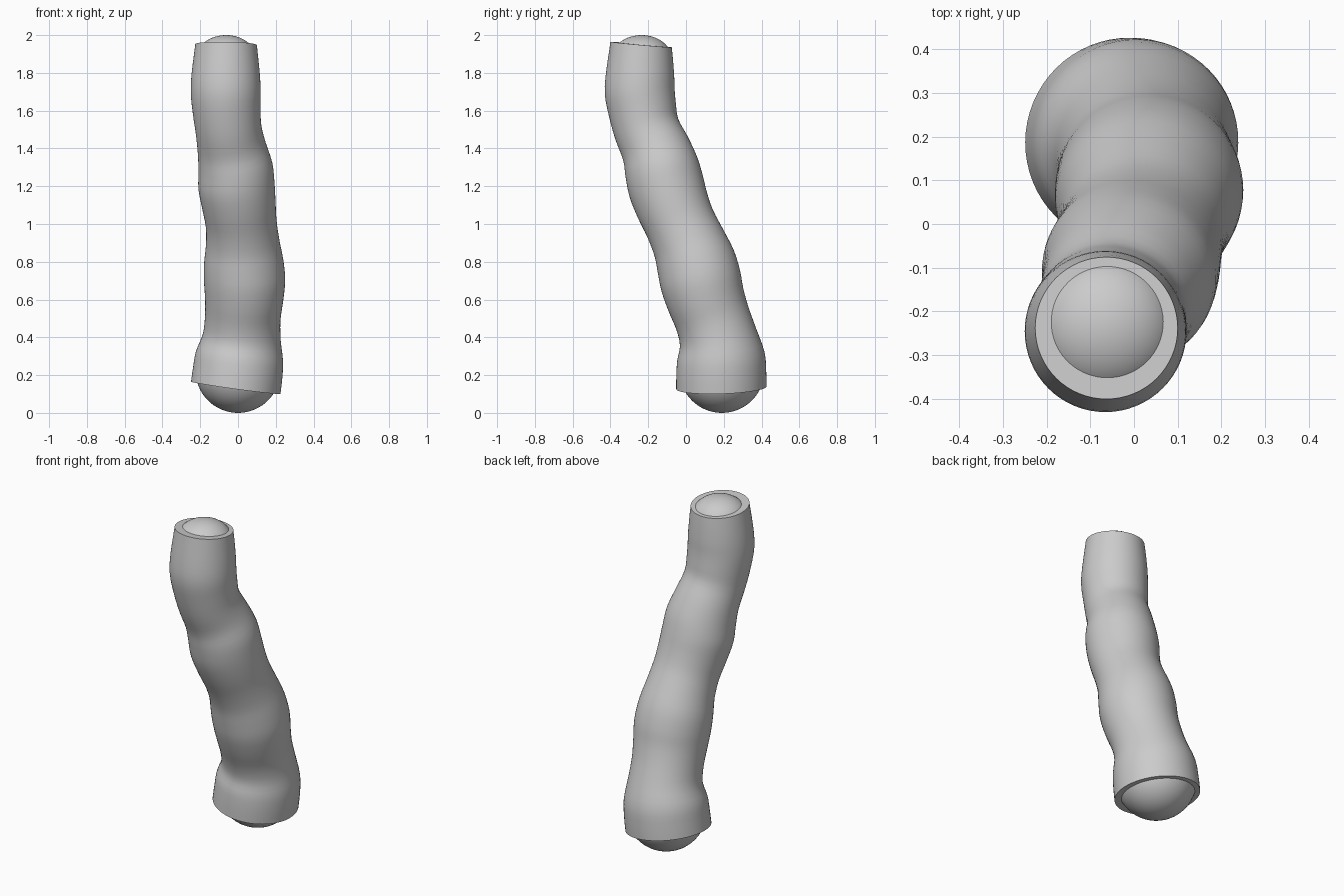
import bpy, bmesh, math
from mathutils import Vector

if "Cube" in bpy.data.objects:
    bpy.data.objects.remove(bpy.data.objects["Cube"], do_unlink=True)

SIDES = 64
STEPS = 3

# Axis stations from bottom to top: x, y, z, radius
STATIONS = [
    (-.012, .187, .133, .239), (-.002, .187, .21, .238), (.008, .185, .3, .232),
    (.02, .17, .4, .207), (.025, .14, .5, .2), (.032, .105, .6, .207),
    (.035, .078, .7, .215), (.03, .052, .8, .21), (.025, .015, .9, .195),
    (.017, -.03, 1, .188), (.005, -.072, 1.1, .195), (-.008, -.105, 1.2, .202),
    (-.014, -.13, 1.3, .197), (-.033, -.162, 1.4, .182), (-.05, -.207, 1.5, .175),
    (-.06, -.23, 1.6, .18), (-.065, -.245, 1.7, .185), (-.065, -.243, 1.8, .18),
    (-.063, -.238, 1.95, .163),
]
BOTTOM_NORMAL = Vector((.137, -.03, 1)).normalized()
TOP_NORMAL = Vector((.015, .09, 1)).normalized()


def make_material(name, value):
    mat = bpy.data.materials.new(name)
    mat.use_nodes = True
    colour = (value, value, value, 1)
    mat.diffuse_color = colour
    mat.node_tree.nodes["Principled BSDF"].inputs["Base Color"].default_value = colour
    return mat


grey = make_material("plain grey", .6)


def smooth(obj, angle):
    bpy.ops.object.select_all(action='DESELECT')
    obj.select_set(True)
    bpy.context.view_layer.objects.active = obj
    bpy.ops.object.shade_smooth_by_angle(angle=math.radians(angle))


def catmull(a, b, c, d, t):
    return (b * 2 + (c - a) * t + (a * 2 - b * 5 + c * 4 - d) * t**2
            + (b * 3 - a - c * 3 + d) * t**3) / 2


def refine(stations):
    """Pass a smooth curve through the stations."""
    pts = [Vector(s) for s in stations]
    pts = [pts[0] * 2 - pts[1]] + pts + [pts[-1] * 2 - pts[-2]]
    out = []
    for i in range(1, len(pts) - 2):
        out += [catmull(*pts[i - 1:i + 3], k / STEPS) for k in range(STEPS)]
    return out + [pts[-2]]


def build_trunk():
    """Skin rings set square to the axis, and close both ends flat."""
    path = refine(STATIONS)
    last = len(path) - 1
    bm = bmesh.new()
    rings = []
    for i, p in enumerate(path):
        if i == 0:
            normal = BOTTOM_NORMAL
        elif i == last:
            normal = TOP_NORMAL
        else:
            ahead, behind = path[min(i + STEPS, last)], path[max(i - STEPS, 0)]
            normal = (ahead - behind).to_3d().normalized()
        u = Vector((0, 1, 0)).cross(normal).normalized()
        v = normal.cross(u)
        ring = []
        for k in range(SIDES):
            a = math.tau * k / SIDES
            ring.append(bm.verts.new(p.to_3d() + (u * math.cos(a) + v * math.sin(a)) * p.w))
        rings.append(ring)
    for low, high in zip(rings, rings[1:]):
        for k in range(SIDES):
            n = (k + 1) % SIDES
            bm.faces.new((low[k], low[n], high[n], high[k]))
    bm.faces.new(rings[0][::-1])
    bm.faces.new(rings[-1])
    mesh = bpy.data.meshes.new("tube_body")
    bm.to_mesh(mesh)
    bm.free()
    obj = bpy.data.objects.new("tube_body", mesh)
    bpy.context.collection.objects.link(obj)
    obj.data.materials.append(grey)
    smooth(obj, 40)


def build_dome(name, centre, radius, height):
    bpy.ops.mesh.primitive_uv_sphere_add(segments=SIDES, ring_count=32, radius=1, location=centre)
    obj = bpy.context.object
    obj.name = name
    obj.scale = (radius, radius, height)
    obj.data.materials.append(grey)
    smooth(obj, 40)


# Bent tube with a rounded ball set in each end
build_trunk()
build_dome("bottom_ball", (0, .19, .225), .225, .225)
build_dome("top_ball", (-.063, -.235, 1.88), .157, .12)
